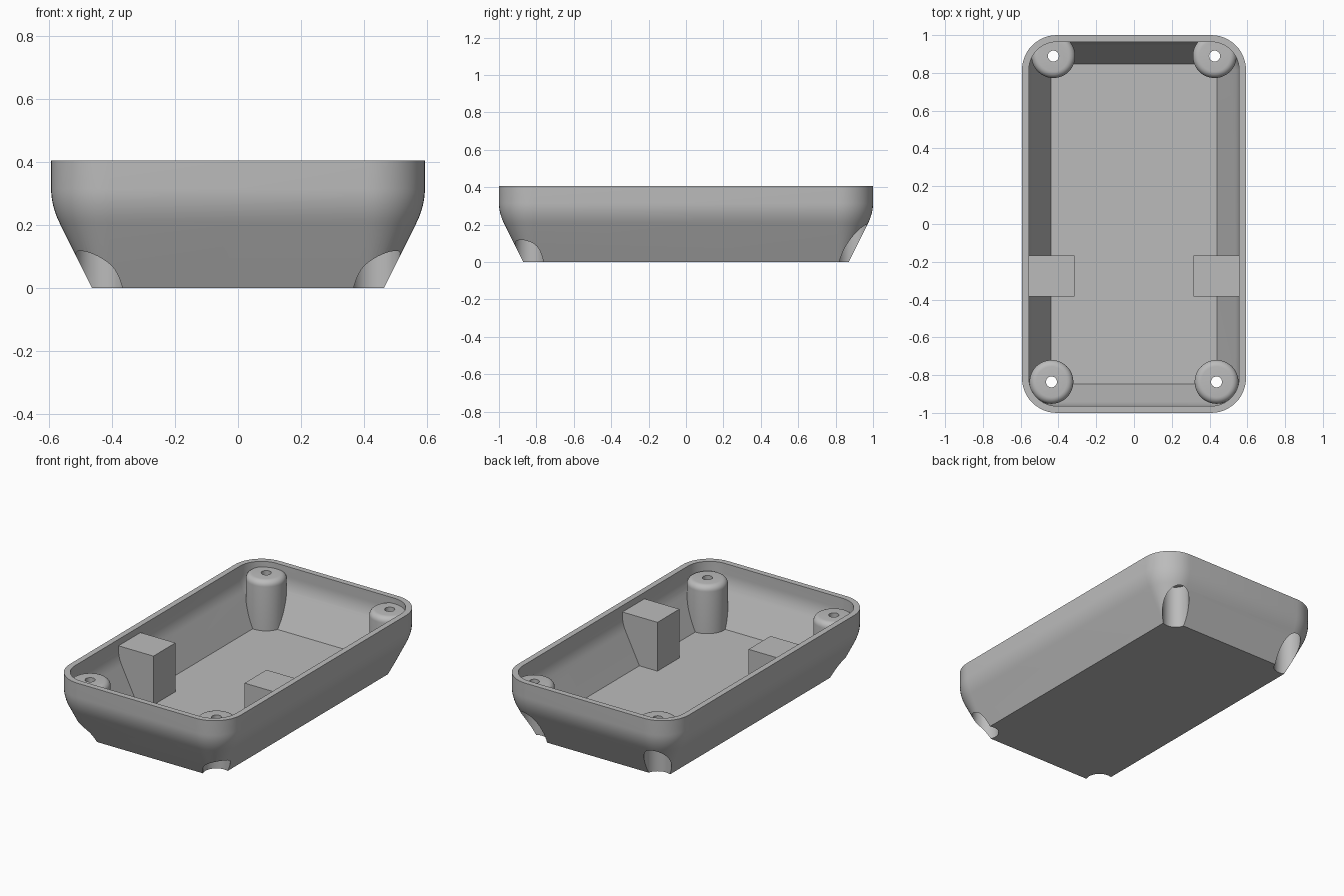
import bpy, bmesh, math

if "Cube" in bpy.data.objects:
    bpy.data.objects.remove(bpy.data.objects["Cube"])

HX, HY, R, TOP = 0.593, 1.0, 0.185, 0.405   # rim half sizes, corner radius, height

grey = bpy.data.materials.new("mid grey")
grey.diffuse_color = (0.5, 0.5, 0.5, 1)
grey.use_nodes = True
grey.node_tree.nodes["Principled BSDF"].inputs["Base Color"].default_value = grey.diffuse_color


def finish(name, bm):
    bmesh.ops.recalc_face_normals(bm, faces=bm.faces)
    mesh = bpy.data.meshes.new(name)
    bm.to_mesh(mesh)
    bm.free()
    mesh.materials.append(grey)
    ob = bpy.data.objects.new(name, mesh)
    bpy.context.collection.objects.link(ob)
    return ob


def skin(name, rings):
    """Closed solid through a stack of equal rings of points."""
    bm = bmesh.new()
    rings = [[bm.verts.new(p) for p in ring] for ring in rings]
    for lo, hi in zip(rings, rings[1:]):
        for i in range(len(lo)):
            j = (i + 1) % len(lo)
            bm.faces.new((lo[i], lo[j], hi[j], hi[i]))
    bm.faces.new(rings[0][::-1])
    bm.faces.new(rings[-1])
    return finish(name, bm)


def tray_ring(inset, z, n=12):
    """Rounded rectangle, inset from the rim outline."""
    r = max(R - inset, 0.02)
    return [(sx * (HX - inset - r) + r * math.cos(math.radians(a0 + 90 * i / n)),
             sy * (HY - inset - r) + r * math.sin(math.radians(a0 + 90 * i / n)), z)
            for sx, sy, a0 in ((1, 1, 0), (-1, 1, 90), (-1, -1, 180), (1, -1, 270))
            for i in range(n + 1)]


def tray_solid(name, profile):
    return skin(name, [tray_ring(inset, z) for inset, z in profile])


def turned(name, x, y, profile, n=48):
    """Solid turned about a vertical axis; profile holds (radius, z)."""
    return skin(name, [[(x + r * math.cos(math.tau * i / n),
                         y + r * math.sin(math.tau * i / n), z) for i in range(n)]
                       for r, z in profile])


def box(name, x0, x1, y0, y1, z0, z1):
    return skin(name, [[(x0, y0, z), (x1, y0, z), (x1, y1, z), (x0, y1, z)]
                       for z in (z0, z1)])


def combine(target, other, operation, keep=False):
    """Boolean that falls back to a second solver if the first one fails."""
    before = target.data
    for solver in ('EXACT', 'MANIFOLD'):
        mod = target.modifiers.new("cut", 'BOOLEAN')
        mod.object, mod.operation, mod.solver = other, operation, solver
        bpy.context.view_layer.update()
        graph = bpy.context.evaluated_depsgraph_get()
        result = bpy.data.meshes.new_from_object(target.evaluated_get(graph))
        target.modifiers.remove(mod)
        if len(result.polygons) > len(before.polygons) * 0.3:
            target.data = result
            break
    else:
        keep = keep or operation == 'UNION'
    if not keep:
        bpy.data.objects.remove(other)


def bend(x_out, z0, z1, x_in, n=8):
    """Smooth turn from the sloped wall to the upright wall."""
    zc = z0 + 2 * (x_in - x_out)
    return [((1 - t) ** 2 * x_in + (1 - (1 - t) ** 2) * x_out,
             (1 - t) ** 2 * z0 + 2 * t * (1 - t) * zc + t * t * z1)
            for t in (i / n for i in range(n + 1))]


# Tray body: up the outside, over the rim, down the inside to the floor
outer = [(0.13, 0)] + bend(0, 0.205, 0.315, 0.0275) + [(0, TOP)]
inner = [(0.153, 0.06)] + bend(0.036, 0.25, 0.34, 0.058) + [(0.036, TOP)]
body = tray_solid("tray_body", outer + inner[::-1])

# Trimming shape that ends inside the wall thickness
envelope = tray_solid("envelope", [(inset + 0.017, z) for inset, z in outer])
envelope.hide_render = True

# Corner screw posts with rounded tops, trimmed to the tray
corners = [(s * x, y, top) for x, y, top in ((0.437, -0.836, 0.357), (0.427, 0.889, 0.37))
           for s in (-1, 1)]
for x, y, top in corners:
    edge = [(0.081 + 0.035 * math.cos(a), top - 0.035 + 0.035 * math.sin(a))
            for a in (math.pi / 2 * i / 6 for i in range(7))]
    post = turned("screw_post", x, y, [(0.116, 0.02)] + edge)
    combine(post, envelope, 'INTERSECT', keep=True)
    combine(body, post, 'UNION')

# Side support blocks
for s in (-1, 1):
    x0, x1 = sorted((s * 0.315, s * 0.572))
    block = box("support_block", x0, x1, -0.385, -0.168, 0.03, 0.365)
    combine(block, envelope, 'INTERSECT', keep=True)
    combine(body, block, 'UNION')
bpy.data.objects.remove(envelope)

# Screw holes and wide recesses from below that notch the corners
for x, y, top in corners:
    combine(body, turned("recess", x, y, [(0.078, -0.1), (0.078, 0.27)]), 'DIFFERENCE')
    combine(body, turned("hole", x, y, [(0.029, 0.2), (0.029, 0.5)], 24), 'DIFFERENCE')

# Smooth the curved walls, keep the edges sharp
bpy.ops.object.select_all(action='DESELECT')
body.select_set(True)
bpy.context.view_layer.objects.active = body
bpy.ops.object.shade_smooth_by_angle(angle=math.radians(25))
